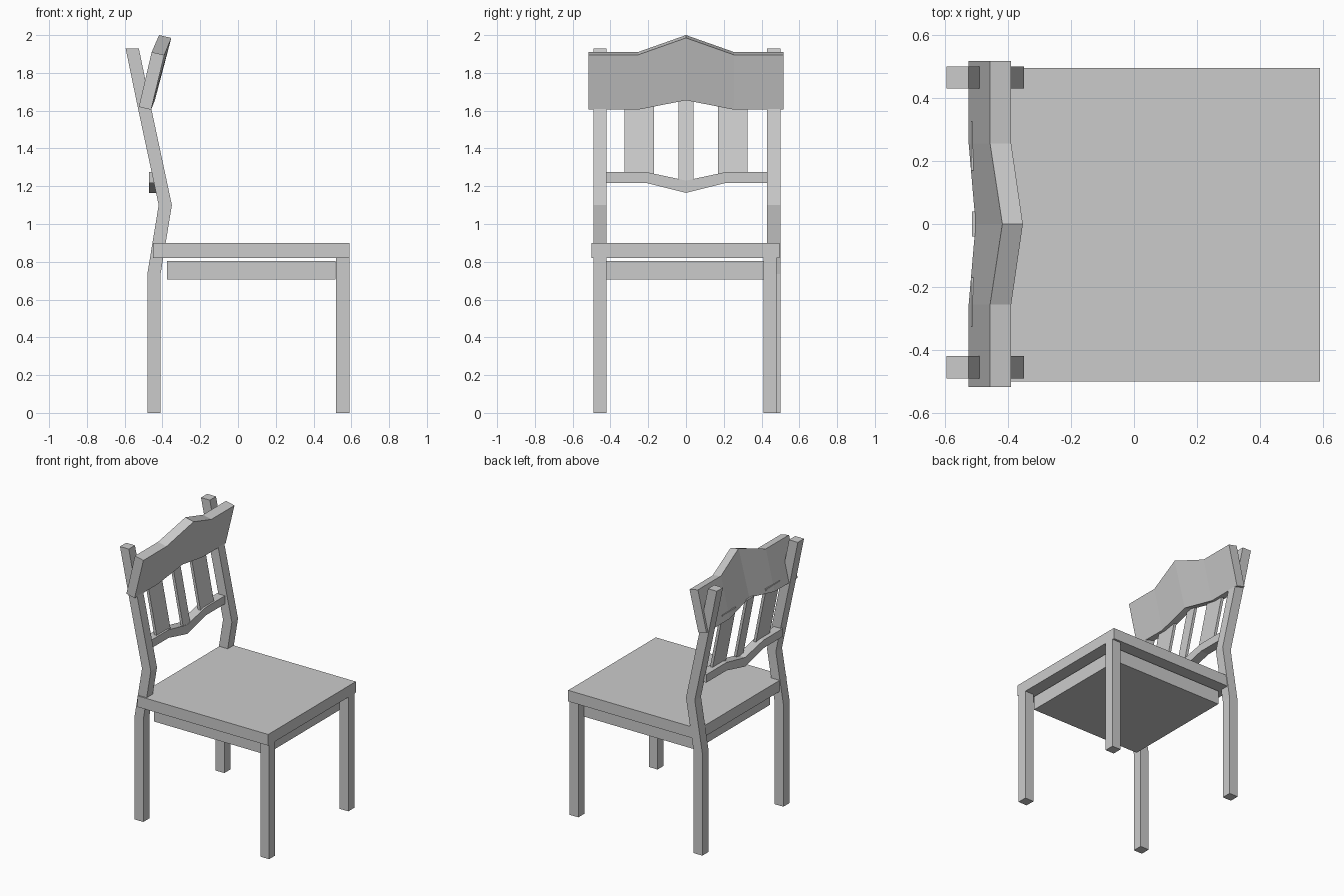
import bpy
import bmesh

cube = bpy.data.objects.get("Cube")
if cube:
    bpy.data.objects.remove(cube, do_unlink=True)

grey = bpy.data.materials.new("plain grey")
grey.use_nodes = True
grey.diffuse_color = (0.6, 0.6, 0.6, 1)
grey.node_tree.nodes["Principled BSDF"].inputs["Base Color"].default_value = (0.6, 0.6, 0.6, 1)


def loft(name, sections):
    """Skin a solid through matching cross-sections and cap both ends."""
    bm = bmesh.new()
    rings = [[bm.verts.new(p) for p in s] for s in sections]
    n = len(rings[0])
    for a, b in zip(rings, rings[1:]):
        for i in range(n):
            j = (i + 1) % n
            bm.faces.new((a[i], a[j], b[j], b[i]))
    bm.faces.new(rings[0])
    bm.faces.new(rings[-1])
    bmesh.ops.recalc_face_normals(bm, faces=bm.faces)
    mesh = bpy.data.meshes.new(name)
    bm.to_mesh(mesh)
    bm.free()
    mesh.materials.append(grey)
    obj = bpy.data.objects.new(name, mesh)
    bpy.context.collection.objects.link(obj)
    return obj


def bar(name, path, depth, y0, y1):
    """Upright bar following (x of back edge, z) points, between y0 and y1."""
    return loft(name, [[(x, y0, z), (x + depth, y0, z), (x + depth, y1, z), (x, y1, z)]
                       for x, z in path])


# Seat and the block beneath it
bar("seat", [(-0.45, 0.82), (-0.45, 0.9)], 1.04, -0.5, 0.495)
bar("seat_apron", [(-0.375, 0.705), (-0.375, 0.805)], 0.89, -0.42, 0.425)

# Front legs and the bent back posts
post_path = [(-0.48, 0), (-0.48, 0.735), (-0.42, 1.1), (-0.53, 1.615), (-0.595, 1.93)]
for side, leg_y, post_y in (("right", -0.49, -0.49), ("left", 0.41, 0.43)):
    bar("front_leg_" + side, [(0.52, 0), (0.52, 0.82)], 0.07, leg_y, leg_y + 0.07)
    bar("back_post_" + side, post_path, 0.07, post_y, post_y + 0.07)

# Headrest: a tilted board rising to a peak in the middle
end = [(-0.525, 1.62), (-0.46, 1.605), (-0.39, 1.895), (-0.457, 1.91)]
middle = [(-0.503, 1.67), (-0.44, 1.655), (-0.353, 1.985), (-0.418, 2.0)]
loft("headrest", [[(x, y, z) for x, z in profile] for y, profile in
                  ((-0.517, end), (-0.255, end), (0, middle), (0.255, end), (0.517, end))])

# Cross rail dipping in the middle
loft("back_rail", [[(-0.47, y, low), (-0.405, y, low), (-0.405, y, high), (-0.47, y, high)]
                   for y, low, high in ((-0.43, 1.217, 1.275), (-0.21, 1.217, 1.275),
                                        (0, 1.165, 1.23), (0.21, 1.217, 1.275),
                                        (0.44, 1.217, 1.275))])

# Slats between the rail and the headrest
for name, y0, y1, shift in (("slat_right", -0.325, -0.17, 0), ("slat_middle", -0.04, 0.04, 0.003),
                            ("slat_left", 0.17, 0.325, 0)):
    bar(name, [(-0.428 + shift, 1.22), (-0.518 + shift, 1.67)], 0.02, y0, y1)
